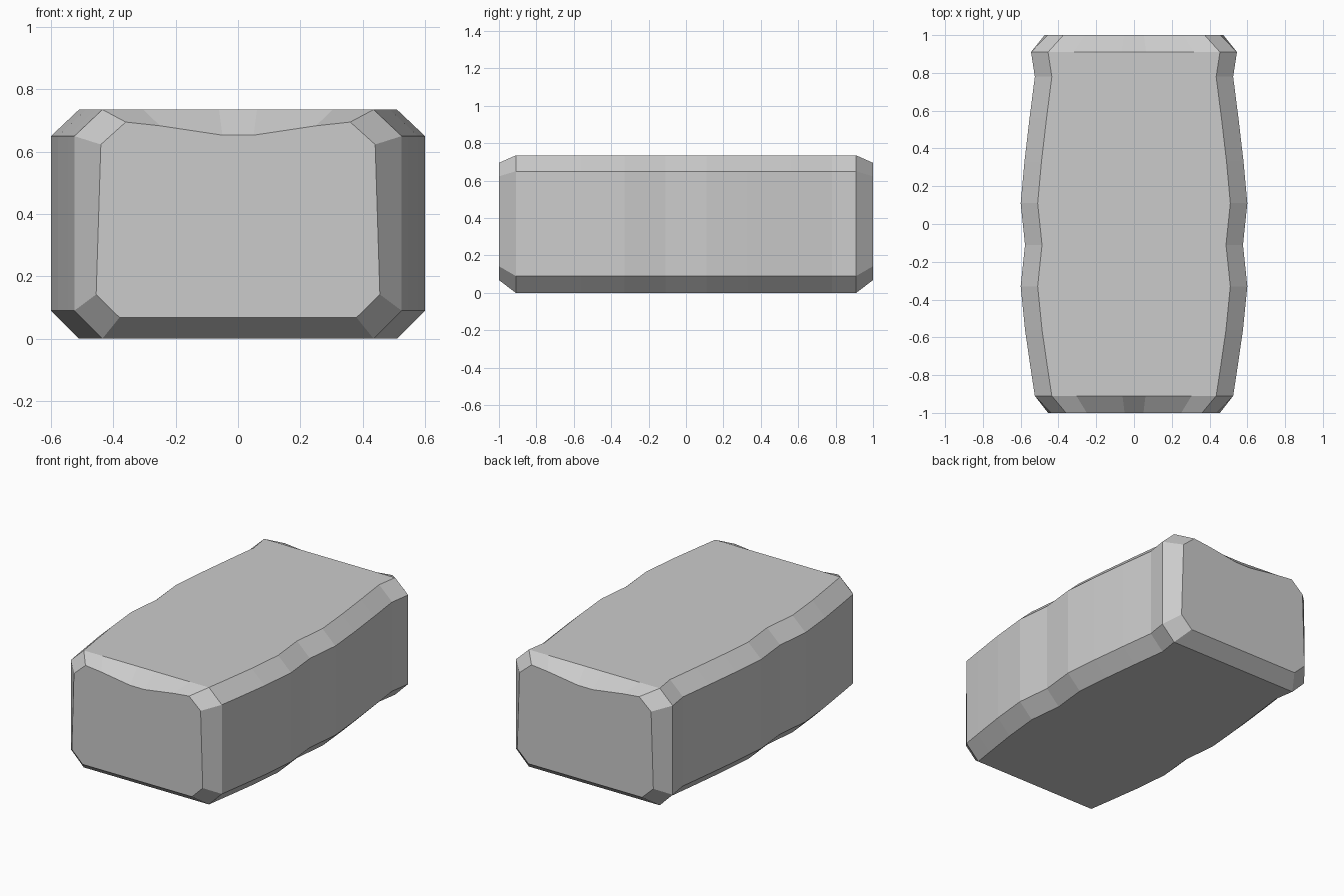
import bpy, bmesh

if "Cube" in bpy.data.objects:
    bpy.data.objects.remove(bpy.data.objects["Cube"])

HEIGHT, CHAMFER = 0.735, 0.09

# Half-width of the block along its wavy length (y, half width)
STATIONS = [(-0.91, 0.525), (-0.78, 0.545), (-0.56, 0.577), (-0.33, 0.60),
            (-0.11, 0.577), (0.11, 0.60), (0.33, 0.58), (0.56, 0.553),
            (0.78, 0.525), (0.91, 0.545)]


def mirrored(half):
    """Close a right-hand half profile by mirroring it across x = 0."""
    return half + [(-x, z) for x, z in reversed(half)]


def body_profile(w):
    """Octagonal cross-section with chamfered long edges."""
    inner = w - CHAMFER
    return mirrored([(inner, 0), (w, CHAMFER), (w, HEIGHT - 0.085), (inner, HEIGHT),
                     (inner * 0.70, HEIGHT), (inner * 0.14, HEIGHT)])


def end_profile(widen):
    """Smaller end face with a dip worn into its top edge."""
    half = [(0.38, 0.068), (0.455, 0.142), (0.44, 0.623), (0.36, 0.695),
            (0.25, 0.683), (0.05, 0.653)]
    return mirrored([(x + widen * x / 0.455, z) for x, z in half])


# Stone block: loft the end faces and wavy body sections
sections = [(-1.0, end_profile(0.0))]
sections += [(y, body_profile(w)) for y, w in STATIONS]
sections += [(1.0, end_profile(0.018))]

bm = bmesh.new()
rings = [[bm.verts.new((x, y, z)) for x, z in profile] for y, profile in sections]
for a, b in zip(rings, rings[1:]):
    n = len(a)
    for i in range(n):
        j = (i + 1) % n
        bm.faces.new((a[i], a[j], b[j], b[i]))
bm.faces.new(rings[0])
bm.faces.new(rings[-1])
bmesh.ops.recalc_face_normals(bm, faces=bm.faces[:])

mesh = bpy.data.meshes.new("stone_block")
bm.to_mesh(mesh)
bm.free()
bpy.context.collection.objects.link(bpy.data.objects.new("stone_block", mesh))
